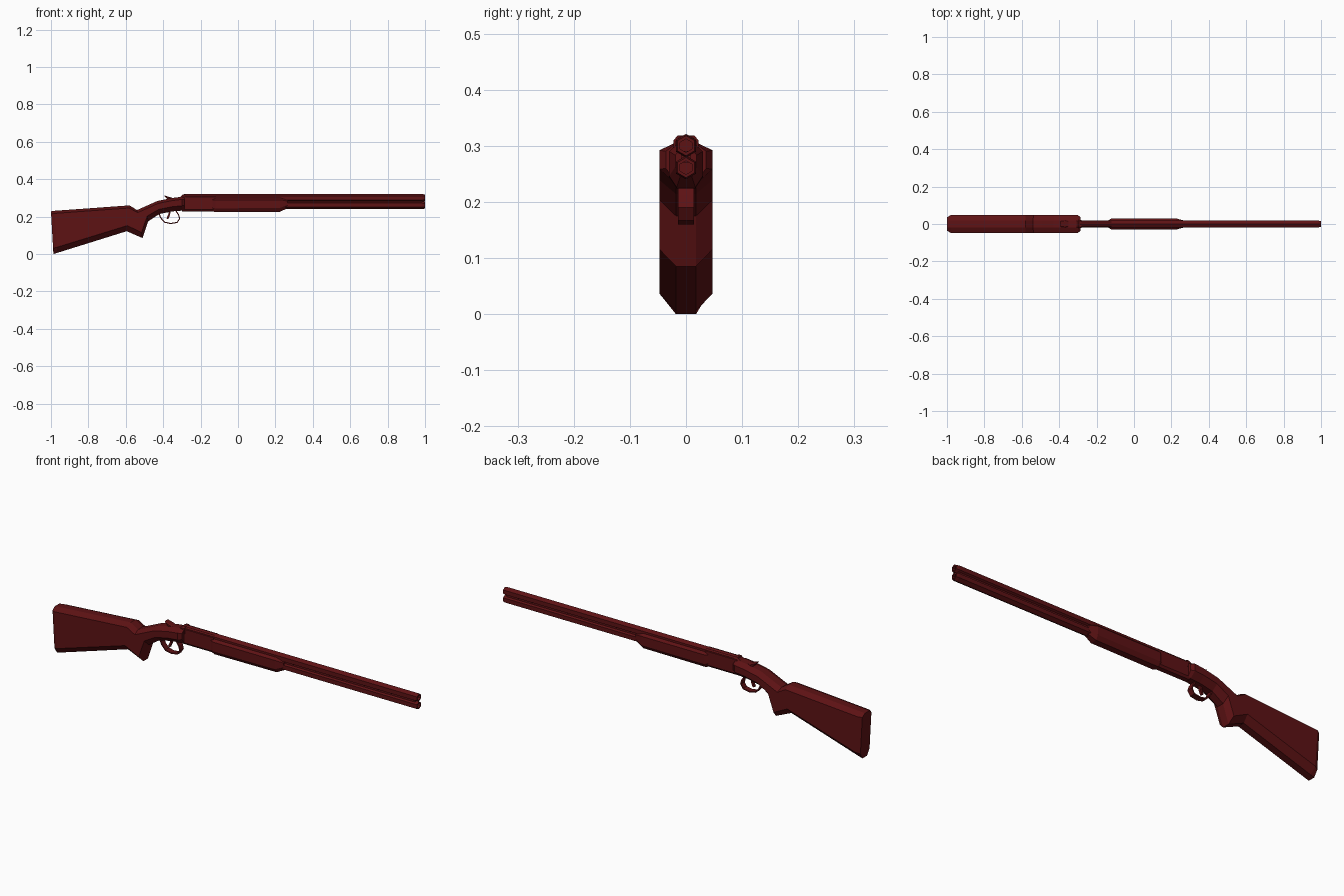
import bpy, bmesh, math

if "Cube" in bpy.data.objects:
    bpy.data.objects.remove(bpy.data.objects["Cube"])

red = bpy.data.materials.new("dark_red")
red.use_nodes = True
COLOR = (0.11, 0.006, 0.007, 1)
red.diffuse_color = COLOR
red.node_tree.nodes["Principled BSDF"].inputs["Base Color"].default_value = COLOR


def finish(name, bm):
    bmesh.ops.recalc_face_normals(bm, faces=bm.faces)
    mesh = bpy.data.meshes.new(name)
    bm.to_mesh(mesh)
    bm.free()
    mesh.materials.append(red)
    obj = bpy.data.objects.new(name, mesh)
    bpy.context.collection.objects.link(obj)
    return obj


def loft(name, rings, closed=False):
    """Skin a list of equal rings of points, capping the ends unless closed."""
    bm = bmesh.new()
    loops = [[bm.verts.new(p) for p in ring] for ring in rings]
    pairs = list(zip(loops, loops[1:]))
    if closed:
        pairs.append((loops[-1], loops[0]))
    else:
        bm.faces.new(loops[0])
        bm.faces.new(loops[-1])
    n = len(loops[0])
    for a, b in pairs:
        for i in range(n):
            j = (i + 1) % n
            bm.faces.new((a[i], a[j], b[j], b[i]))
    return finish(name, bm)


def octagon(top, bottom, half, flat, drop, lift):
    """Chamfered section standing between a top and a bottom point."""
    (tx, tz), (bx, bz) = top, bottom
    h = tz - bz
    s, t = min(drop, h * 0.3) / h, 1 - min(lift, h * 0.35) / h
    side = [(flat, 0), (half, s), (half, t), (flat, 1)]
    pts = side + [(-y, f) for y, f in reversed(side)]
    return [(tx + (bx - tx) * f, y, tz - h * f) for y, f in pts]


# Stock with grip and rear frame
stations = [
    ((-1.0, 0.228), (-0.987, 0.0), 0.036),
    ((-0.982, 0.231), (-0.967, 0.006), 0.047),
    ((-0.58, 0.26), (-0.595, 0.122), 0.047),
    ((-0.54, 0.235), (-0.51, 0.085), 0.047),
    ((-0.495, 0.255), (-0.48, 0.175), 0.047),
    ((-0.43, 0.284), (-0.42, 0.214), 0.047),
    ((-0.35, 0.3), (-0.35, 0.228), 0.047),
    ((-0.3, 0.306), (-0.3, 0.232), 0.047),
    ((-0.285, 0.304), (-0.285, 0.236), 0.036),
]
loft("stock", [octagon(t, b, w, 0.018, 0.014, 0.03) for t, b, w in stations])

# Receiver between the stock and the fore-end
loft("receiver", [octagon((x, 0.316), (x, 0.228), 0.02, 0.012, 0.01, 0.01)
                  for x in (-0.3, -0.12)])

# Fore-end with tapered ends
fore = [(-0.135, 0.302, 0.228, 0.021), (-0.12, 0.302, 0.224, 0.03),
        (0.225, 0.302, 0.226, 0.03), (0.265, 0.295, 0.245, 0.019)]
loft("fore_end", [octagon((x, t), (x, b), w, w * 0.55, 0.012, 0.02)
                  for x, t, b, w in fore])


# Two stacked six-sided barrels with recessed bores
def hexagon(x, z, r):
    return [(x, r * math.sin(k * math.pi / 3), z + r * math.cos(k * math.pi / 3))
            for k in range(6)]


for name, z in (("upper_barrel", 0.3), ("lower_barrel", 0.261)):
    rings = [(-0.29, 0.021), (0.985, 0.021), (1.0, 0.018), (1.0, 0.012), (0.94, 0.012)]
    loft(name, [hexagon(x, z, r) for x, r in rings])

# Rib joining the barrels
loft("barrel_rib", [[(x, y, z) for y, z in
                     ((-0.009, 0.27), (0.009, 0.27), (0.009, 0.291), (-0.009, 0.291))]
                    for x in (-0.28, 0.985)])

# Hammer-shaped opening lever on top of the frame
lever = [(-0.395, 0.314, 0.306, 0.014), (-0.37, 0.306, 0.28, 0.018), (-0.35, 0.3, 0.28, 0.015)]
loft("top_lever", [octagon((x, t), (x + 0.005, b), w, w * 0.7, 0.004, 0.004)
                   for x, t, b, w in lever])
loft("frame_step", [octagon((x, t), (x, 0.28), 0.022, 0.015, 0.008, 0.004)
                    for x, t in ((-0.31, 0.305), (-0.295, 0.318), (-0.28, 0.318))])


# Thin band swept along a path in the x-z plane
def band(name, path, width, thick):
    rings = []
    for i, (x, z) in enumerate(path):
        a, b = path[max(i - 1, 0)], path[min(i + 1, len(path) - 1)]
        dx, dz = b[0] - a[0], b[1] - a[1]
        d = math.hypot(dx, dz)
        nx, nz = -dz / d * thick / 2, dx / d * thick / 2
        rings.append([(x + s * nx, y, z + s * nz) for s, y in
                      ((1, -width), (1, width), (-1, width), (-1, -width))])
    return loft(name, rings)


band("trigger_guard", [(-0.425, 0.222), (-0.412, 0.192), (-0.392, 0.17), (-0.36, 0.163),
                       (-0.325, 0.169), (-0.312, 0.19), (-0.318, 0.21), (-0.335, 0.235)],
     0.014, 0.006)
band("trigger", [(-0.365, 0.235), (-0.368, 0.21), (-0.378, 0.188)], 0.006, 0.01)
